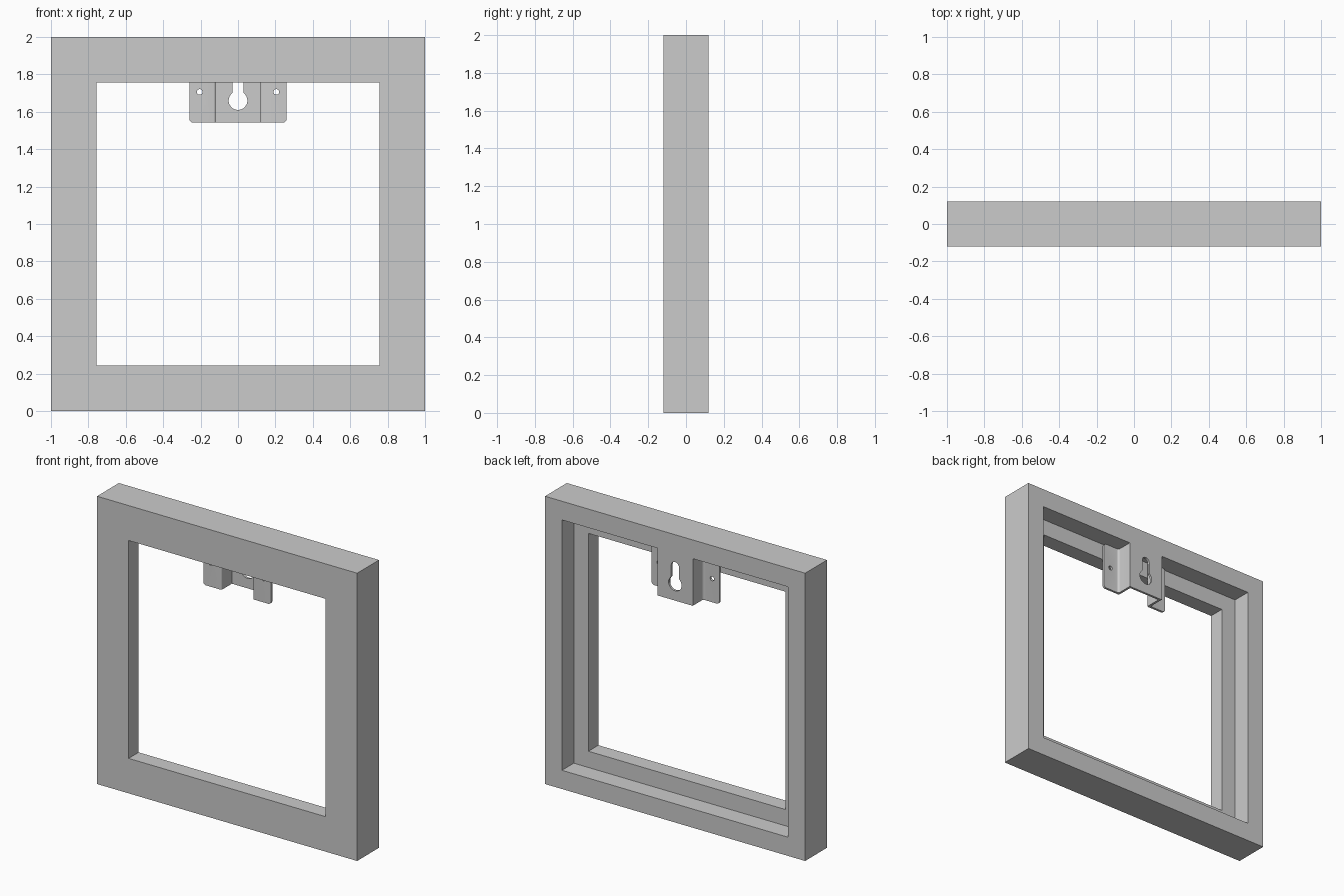
import bpy, bmesh
from math import sin, cos, pi, radians

if "Cube" in bpy.data.objects:
    bpy.data.objects.remove(bpy.data.objects["Cube"])


def make_object(name, bm):
    bmesh.ops.recalc_face_normals(bm, faces=bm.faces[:])
    mesh = bpy.data.meshes.new(name)
    bm.to_mesh(mesh)
    bm.free()
    ob = bpy.data.objects.new(name, mesh)
    bpy.context.collection.objects.link(ob)
    return ob


def extrude(name, points, vec):
    """Closed outline of 3D points pushed along vec."""
    bm = bmesh.new()
    face = bm.faces.new([bm.verts.new(p) for p in points])
    new = bmesh.ops.extrude_face_region(bm, geom=[face])["geom"]
    bmesh.ops.translate(bm, vec=vec, verts=[v for v in new if isinstance(v, bmesh.types.BMVert)])
    return make_object(name, bm)


def arc(cx, cy, r, a0, a1, n):
    return [(cx + r * cos(radians(a0 + (a1 - a0) * i / n)),
             cy + r * sin(radians(a0 + (a1 - a0) * i / n))) for i in range(n + 1)]


# Frame: stepped cross-section (half-width, y) swept round a square
section = [(1, -.12), (1, .12), (.87, .12), (.87, -.01), (.757, -.01), (.757, -.12)]
bm = bmesh.new()
rings = [[bm.verts.new((sx * h, y, 1 + sz * h)) for h, y in section]
         for sx, sz in ((-1, -1), (1, -1), (1, 1), (-1, 1))]
for i in range(4):
    a, b = rings[i], rings[(i + 1) % 4]
    for j in range(6):
        k = (j + 1) % 6
        bm.faces.new((a[j], a[k], b[k], b[j]))
make_object("picture_frame", bm)

# Hanger: bent sheet in a hat shape, flanges on the ledge, plate flush with the back
half = [(.136, .12)] + arc(.151, .021, .015, 180, 270, 5) + [(.26, .006), (.26, -.01)] \
    + arc(.13, 0, .01, 270, 180, 4) + [(.12, .104)]
outline = half + [(-x, y) for x, y in reversed(half)]
Z0, Z1 = 1.542, 1.87
hanger = extrude("hanger_bracket", [(x, y, Z0) for x, y in outline], (0, 0, Z1 - Z0))

# Rounded flange corners
bm = bmesh.new()
bm.from_mesh(hanger.data)
corners = [e for e in bm.edges
           if all(abs(v.co.x) > .259 for v in e.verts)
           and abs(e.verts[0].co.z - e.verts[1].co.z) < 1e-4]
bmesh.ops.bevel(bm, geom=corners, offset=.02, segments=5, profile=.5, affect='EDGES')
bm.to_mesh(hanger.data)
bm.free()

# Keyhole slot and screw holes
keyhole = arc(0, 1.66, .05, 127, 413, 28) + arc(0, 1.78, .03, 0, 180, 10)
shapes = [keyhole] + [arc(s * .205, 1.706, .015, 0, 345, 23) for s in (-1, 1)]
bpy.context.view_layer.objects.active = hanger
for shape in shapes:
    cutter = extrude("hole_cutter", [(x, -.05, z) for x, z in shape], (0, .25, 0))
    cutter.hide_render = True
    mod = hanger.modifiers.new("hole", 'BOOLEAN')
    mod.operation, mod.solver, mod.object = 'DIFFERENCE', 'EXACT', cutter
    bpy.ops.object.modifier_apply(modifier=mod.name)
    bpy.data.objects.remove(cutter)

bpy.ops.object.select_all(action='DESELECT')
hanger.select_set(True)
bpy.ops.object.shade_smooth_by_angle(angle=radians(30))
